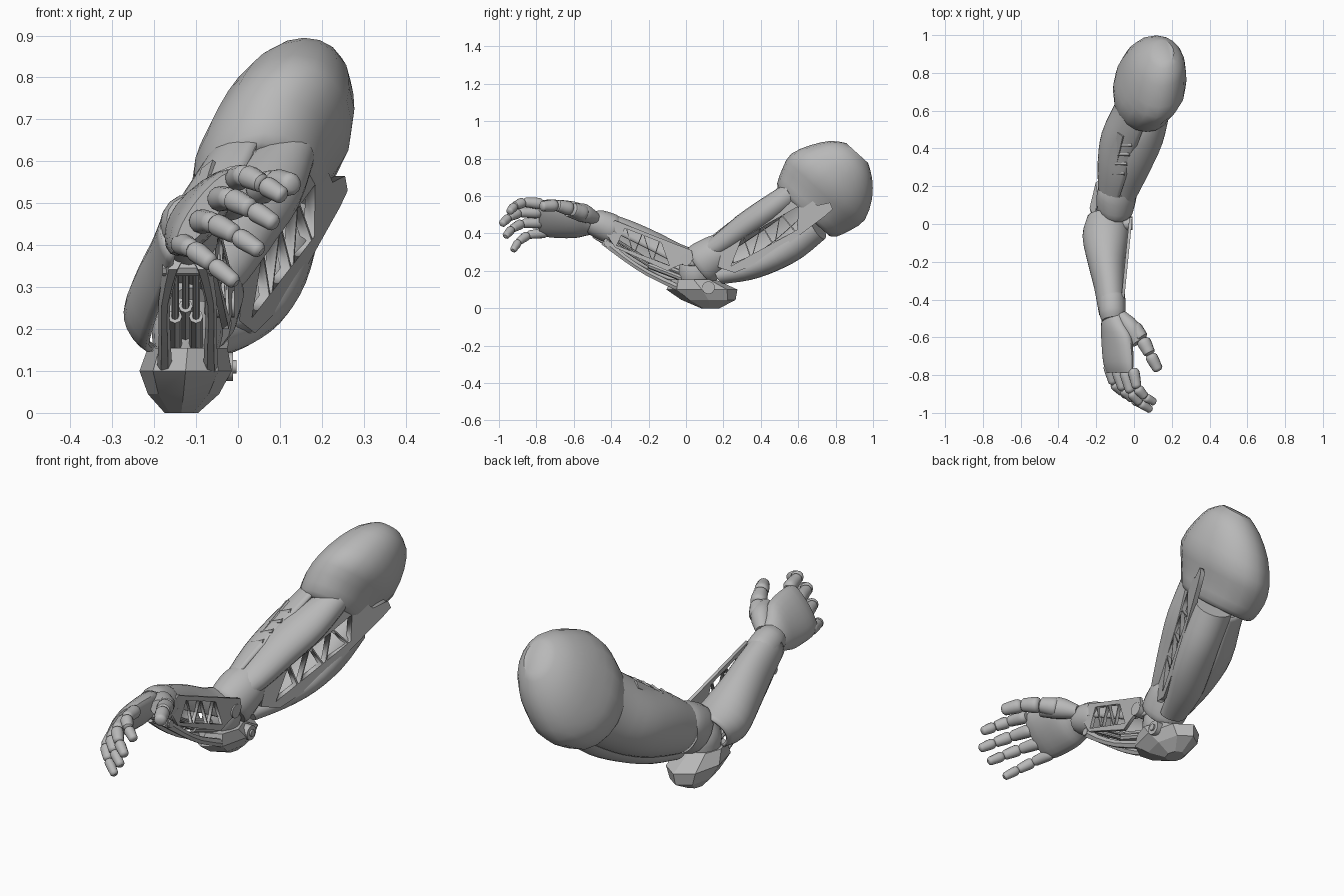
import bpy, bmesh, math
from mathutils import Vector, Matrix

if "Cube" in bpy.data.objects:
    bpy.data.objects.remove(bpy.data.objects["Cube"])

grey = bpy.data.materials.new("mid grey")
grey.diffuse_color = (0.48, 0.48, 0.48, 1)
grey.use_nodes = True
grey.node_tree.nodes["Principled BSDF"].inputs["Base Color"].default_value = grey.diffuse_color


def finish(ob, angle=35):
    ob.data.materials.append(grey)
    bpy.ops.object.select_all(action='DESELECT')
    ob.select_set(True)
    bpy.context.view_layer.objects.active = ob
    if angle:
        bpy.ops.object.shade_smooth_by_angle(angle=math.radians(angle))
    return ob


def catmull(p, q, r, s, t):
    return [0.5 * (2*b + (c-a)*t + (2*a-5*b+4*c-d)*t*t + (3*b-a-3*c+d)*t**3)
            for a, b, c, d in zip(p, q, r, s)]


def loft(name, rows, axis=None, side=(1, 0, 0), n=20, steps=3, arc=None, thick=0.014, angle=35):
    """Skin along rows of (x, y, z, half width, half height); arc gives an open shell."""
    t = (Vector(axis) if axis else Vector(rows[-1][:3]) - Vector(rows[0][:3])).normalized()
    s = Vector(side)
    s = (s - t * s.dot(t)).normalized()
    up = t.cross(s)
    if up.z < 0:
        up = -up
    path = []
    for i in range(len(rows) - 1):
        four = [rows[max(i-1, 0)], rows[i], rows[i+1], rows[min(i+2, len(rows)-1)]]
        path += [catmull(*four, k / steps) for k in range(steps)]
    path.append(rows[-1])
    lo, hi = arc or (0, 360)
    count = n + 1 if arc else n
    bm = bmesh.new()
    rings = []
    for x, y, z, a, b in path:
        ring = []
        for k in range(count):
            w = math.radians(lo + (hi - lo) * k / n)
            ring.append(bm.verts.new(Vector((x, y, z)) + s*a*math.cos(w) + up*b*math.sin(w)))
        rings.append(ring)
    for r0, r1 in zip(rings, rings[1:]):
        for k in range(n):
            j = (k + 1) % count
            bm.faces.new((r0[k], r0[j], r1[j], r1[k]))
    if not arc:
        bm.faces.new(rings[0])
        bm.faces.new(rings[-1])
    bmesh.ops.recalc_face_normals(bm, faces=bm.faces)
    me = bpy.data.meshes.new(name)
    bm.to_mesh(me)
    bm.free()
    ob = bpy.data.objects.new(name, me)
    bpy.context.collection.objects.link(ob)
    if arc:
        mod = ob.modifiers.new("thickness", 'SOLIDIFY')
        mod.thickness = thick
        mod.offset = 0
    return finish(ob, angle)


def panel(name, outline, holes, x0, kx, thick=0.012):
    """Side plate drawn in y/z with cut-outs, at x = x0 + kx * y."""
    cu = bpy.data.curves.new(name, 'CURVE')
    cu.dimensions, cu.fill_mode, cu.extrude = '2D', 'BOTH', thick
    for pts in [outline] + holes:
        sp = cu.splines.new('POLY')
        sp.points.add(len(pts) - 1)
        sp.use_cyclic_u = True
        for p, (y, z) in zip(sp.points, pts):
            p.co = (y, z, 0, 1)
    ob = bpy.data.objects.new(name, cu)
    bpy.context.collection.objects.link(ob)
    bpy.ops.object.select_all(action='DESELECT')
    ob.select_set(True)
    bpy.context.view_layer.objects.active = ob
    bpy.ops.object.convert(target='MESH')
    ob = bpy.context.object
    ob.data.transform(Matrix(((kx, 0, 1, x0), (1, 0, 0, 0), (0, 1, 0, 0), (0, 0, 0, 1))))
    return finish(ob, 0)


def truss_holes(a0, a1, b0, b1, count, gap=0.09):
    """Alternating triangles between lower edge a0-a1 and upper edge b0-b1."""
    def at(p, q, t):
        return (p[0] + (q[0]-p[0])*t, p[1] + (q[1]-p[1])*t)
    out, w = [], 1 / (count + 1)
    for i in range(count):
        l, m, r = (i + gap*2) * w, (i + 1) * w, (i + 2 - gap*2) * w
        e0, e1, f0, f1 = (a0, a1, b0, b1) if i % 2 == 0 else (b0, b1, a0, a1)
        out.append([at(e0, e1, l), at(e0, e1, r), at(f0, f1, m + 0.08*w), at(f0, f1, m - 0.08*w)])
    return out


def rod(name, p, q, r, n=12, r2=None):
    r2 = r2 or r
    side = (1, 0, 0) if abs(p[0]-q[0]) < 0.8 * (Vector(q)-Vector(p)).length else (0, 1, 0)
    return loft(name, [(*p, r, r), (*q, r2, r2)], side=side, n=n, steps=1)


def digit(name, joints, radii):
    """Rounded finger segments between successive joints."""
    for i, (p, q) in enumerate(zip(joints, joints[1:])):
        p, q, r = Vector(p), Vector(q), radii[i]
        prof = ((0, .6), (.1, .95), (.3, 1.05), (.75, .92), (.93, .85), (1.03, .45))
        loft(f"{name}_segment_{i+1}", [(*p.lerp(q, t), r*f, r*f) for t, f in prof],
             side=(.6, 0, .75), n=12, steps=2)


# Shoulder cap
loft("shoulder", [(.04, .63, .51, .135, .185), (.045, .645, .525, .15, .215), (.06, .70, .585, .165, .25),
                  (.095, .76, .65, .172, .268), (.122, .835, .73, .15, .218),
                  (.145, .885, .795, .11, .15), (.155, .915, .83, .055, .08)],
     axis=(0, .67, .74), side=(1, .16, -.14), n=18, steps=2)

# Upper arm muscles, outer shell and truss
loft("biceps", [(-.08, .08, .28, .05, .045), (-.05, .19, .345, .08, .06), (0, .32, .44, .095, .072),
                (.06, .45, .53, .095, .072), (.125, .57, .62, .06, .06)])
loft("triceps", [(-.08, .18, .175, .06, .05), (-.03, .32, .205, .08, .06), (.03, .45, .26, .09, .07),
                 (.08, .58, .345, .09, .085), (.11, .70, .45, .09, .09)])
loft("upper_arm_shell", [(-.1, .15, .26, .085, .1), (-.06, .3, .33, .13, .14), (-.02, .44, .40, .15, .155),
                         (.03, .57, .49, .14, .165), (.05, .64, .54, .13, .16)], arc=(85, 270))
panel("upper_arm_truss",
      [(.17, .22), (.2, .36), (.3, .42), (.42, .5), (.5, .62), (.57, .685), (.65, .66), (.67, .58),
       (.70, .55), (.77, .565), (.785, .53), (.74, .49), (.62, .4), (.45, .27), (.26, .19)],
      truss_holes((.23, .22), (.65, .45), (.25, .345), (.61, .55), 6), -.08, .42)
loft("front_ridge", [(-.13, .17, .36, .022, .02), (-.1, .3, .45, .028, .03), (-.06, .48, .58, .028, .03)],
     n=4, steps=2)
for i in range(4):
    t = i / 3
    rod("ridge_rung", (-.11 + .04*t, .27 + .15*t, .455 + .1*t), (-.05 + .04*t, .27 + .15*t, .48 + .1*t), .012, 6)

# Elbow
loft("elbow_collar", [(-.1, .07, .22, .085, .1), (-.1, .09, .24, .1, .115), (-.09, .16, .29, .105, .105),
                      (-.08, .2, .32, .09, .09)], n=16)
loft("elbow_core", [(-.13, .05, .12, .07, .08), (-.12, .05, .2, .085, .09), (-.11, .05, .27, .065, .07)], n=16)
loft("elbow_cup", [(-.135, .13, 0, .04, .05), (-.13, .12, .045, .085, .145), (-.125, .085, .1, .11, .19),
                   (-.12, .04, .155, .095, .115)], axis=(0, 0, 1), n=8, steps=1, angle=15)
rod("elbow_pin", (-.06, .12, .11), (-.012, .12, .11), .034, 16)
rod("elbow_pin_hub", (-.02, .12, .11), (-.004, .12, .11), .016, 12)
rod("upper_pin", (-.08, .0, .26), (-.008, .0, .26), .032, 16)

# Forearm shell, truss, rails and pistons
loft("forearm_shell", [(-.14, .04, .22, .1, .09), (-.15, -.06, .235, .116, .105), (-.145, -.2, .305, .093, .105),
                       (-.13, -.33, .37, .075, .098), (-.117, -.47, .44, .062, .078)], arc=(5, 235))
panel("forearm_truss",
      [(-.44, .42), (-.38, .47), (-.1, .36), (.03, .31), (.04, .26), (-.06, .22), (-.1, .2), (-.38, .325)],
      truss_holes((-.38, .34), (-.08, .225), (-.37, .445), (-.09, .335), 5), -.02, .1, .008)
for x in (-.175, -.065):
    loft("lower_rail", [(x, -.04, .11, .018, .02), (x, -.2, .185, .014, .018), (x, -.33, .27, .014, .018),
                        (x + .02*(1 if x < -.1 else -1), -.44, .36, .02, .025)], n=6, steps=2)
rod("rail_bridge", (-.18, -.42, .345), (-.06, -.42, .345), .018, 8)
for x, z in ((-.15, 0), (-.125, .025), (-.1, 0)):
    rod("piston_body", (x, -.02, .16 + z), (x, -.2, .23 + z), .017, 8)
    rod("piston_rod", (x, -.2, .23 + z), (x, -.42, .37 + z), .009, 8)

# Wrist and palm
loft("wrist_cuff", [(-.12, -.38, .415, .066, .072), (-.118, -.4, .425, .073, .08), (-.114, -.47, .452, .07, .075),
                    (-.11, -.51, .462, .06, .06)], n=16)
loft("palm", [(-.115, -.46, .45, .055, .045), (-.108, -.53, .465, .088, .05), (-.092, -.60, .473, .116, .054),
              (-.083, -.73, .48, .122, .045), (-.077, -.785, .485, .108, .03)],
     axis=(0, -1, 0), side=(.6, 0, .8), n=20)
loft("thumb_mound", [(-.07, -.48, .48, .03, .03), (-.015, -.55, .51, .048, .05), (.02, -.63, .525, .035, .035)])

# Fingers curl towards the palm side
out = Vector((-.5, -.5, .5))
for name, base, tip, r in (("index", (-.005, -.765, .558), (.11, -.945, .515), .029),
                           ("middle", (-.05, -.775, .51), (.09, -.985, .45), .029),
                           ("ring", (-.095, -.765, .457), (.055, -.965, .385), .028),
                           ("little", (-.14, -.74, .405), (-.005, -.925, .31), .026)):
    b, e = Vector(base), Vector(tip)
    digit(name + "_finger", [b, b.lerp(e, .42) + out*.055, b.lerp(e, .73) + out*.04, e],
          (r, r * .92, r * .8))
digit("thumb", [(-.01, -.54, .505), (.045, -.61, .53), (.085, -.69, .55), (.13, -.775, .545)],
      (.042, .036, .031))
